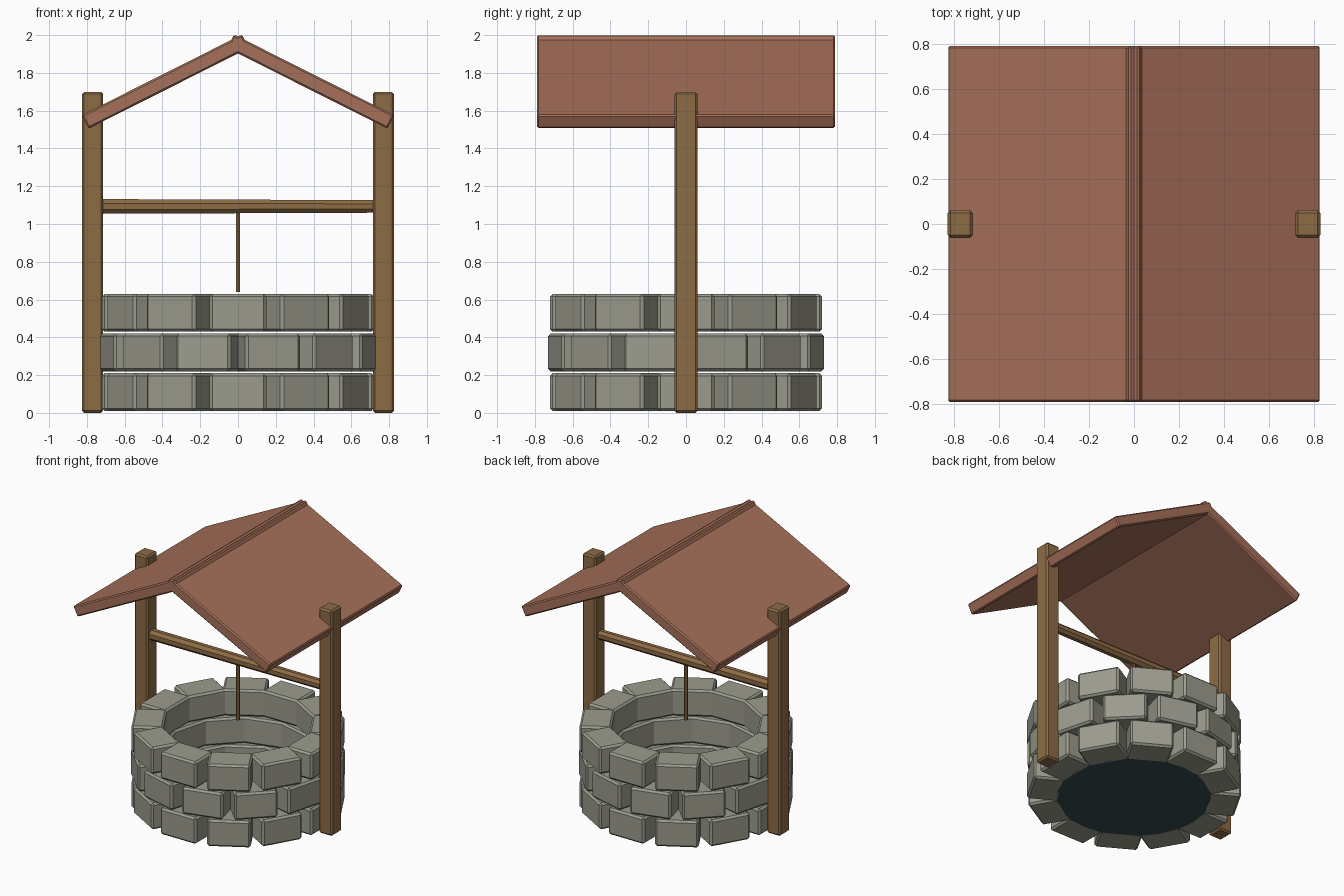
import bpy, bmesh
from math import radians, pi
from mathutils import Matrix

if "Cube" in bpy.data.objects:
    bpy.data.objects.remove(bpy.data.objects["Cube"])


def material(name, rgb):
    m = bpy.data.materials.new(name)
    m.diffuse_color = (*rgb, 1)
    m.use_nodes = True
    m.node_tree.nodes["Principled BSDF"].inputs["Base Color"].default_value = m.diffuse_color
    return m


STONE = material("stone", (0.33, 0.33, 0.27))
WOOD = material("wood", (0.27, 0.15, 0.06))
ROOF = material("roof_red", (0.38, 0.16, 0.10))
WATER = material("dark_water", (0.04, 0.07, 0.08))


def finish(name, bm, mat, bevel=0.0):
    me = bpy.data.meshes.new(name)
    bm.to_mesh(me)
    bm.free()
    ob = bpy.data.objects.new(name, me)
    bpy.context.collection.objects.link(ob)
    me.materials.append(mat)
    if bevel:
        mod = ob.modifiers.new("bevel", 'BEVEL')
        mod.width = bevel
        mod.segments = 1
        mod.limit_method = 'ANGLE'
    return ob


def add_box(bm, size, matrix):
    bmesh.ops.create_cube(bm, size=1, matrix=matrix @ Matrix.Diagonal((*size, 1)))


def rod(name, r1, r2, length, sides, matrix, mat):
    bm = bmesh.new()
    bmesh.ops.create_cone(bm, cap_ends=True, segments=sides, radius1=r1,
                          radius2=r2, depth=length, matrix=matrix)
    return finish(name, bm, mat)


# Stone courses: 12 blocks each, middle course staggered by half a block
for row, (name, z) in enumerate((("bottom_stones", 0.11), ("middle_stones", 0.32),
                                 ("top_stones", 0.53))):
    bm = bmesh.new()
    for i in range(12):
        turn = Matrix.Rotation(radians(30 * i + 15 * (row % 2)), 4, 'Z')
        add_box(bm, (0.22, 0.30, 0.20), turn @ Matrix.Translation((0.61, 0, z)))
    finish(name, bm, STONE, 0.014)

# Water filling the bottom of the shaft
rod("water", 0.53, 0.53, 0.09, 24, Matrix.Translation((0, 0, 0.055)), WATER)

# Posts and roof slabs, one per side
for side, label in ((-1, "left"), (1, "right")):
    bm = bmesh.new()
    add_box(bm, (0.112, 0.122, 1.70), Matrix.Translation((side * 0.77, 0, 0.85)))
    finish(label + "_post", bm, WOOD, 0.012)

    bm = bmesh.new()
    tilt = Matrix.Rotation(radians(26.7 * side), 4, 'Y')
    add_box(bm, (0.95, 1.58, 0.08), Matrix.Translation((side * 0.385, 0, 1.754)) @ tilt)
    finish(label + "_roof_slab", bm, ROOF, 0.009)

# Winding axle between the posts, slightly tapered
rod("axle", 0.042, 0.036, 1.46, 8,
    Matrix.Translation((0, 0, 1.093)) @ Matrix.Rotation(pi / 2, 4, 'Y')
    @ Matrix.Rotation(pi / 8, 4, 'Z'), WOOD)

# Rope hanging from the axle
rod("rope", 0.013, 0.013, 0.44, 6, Matrix.Translation((0, 0, 0.86)), WOOD)
